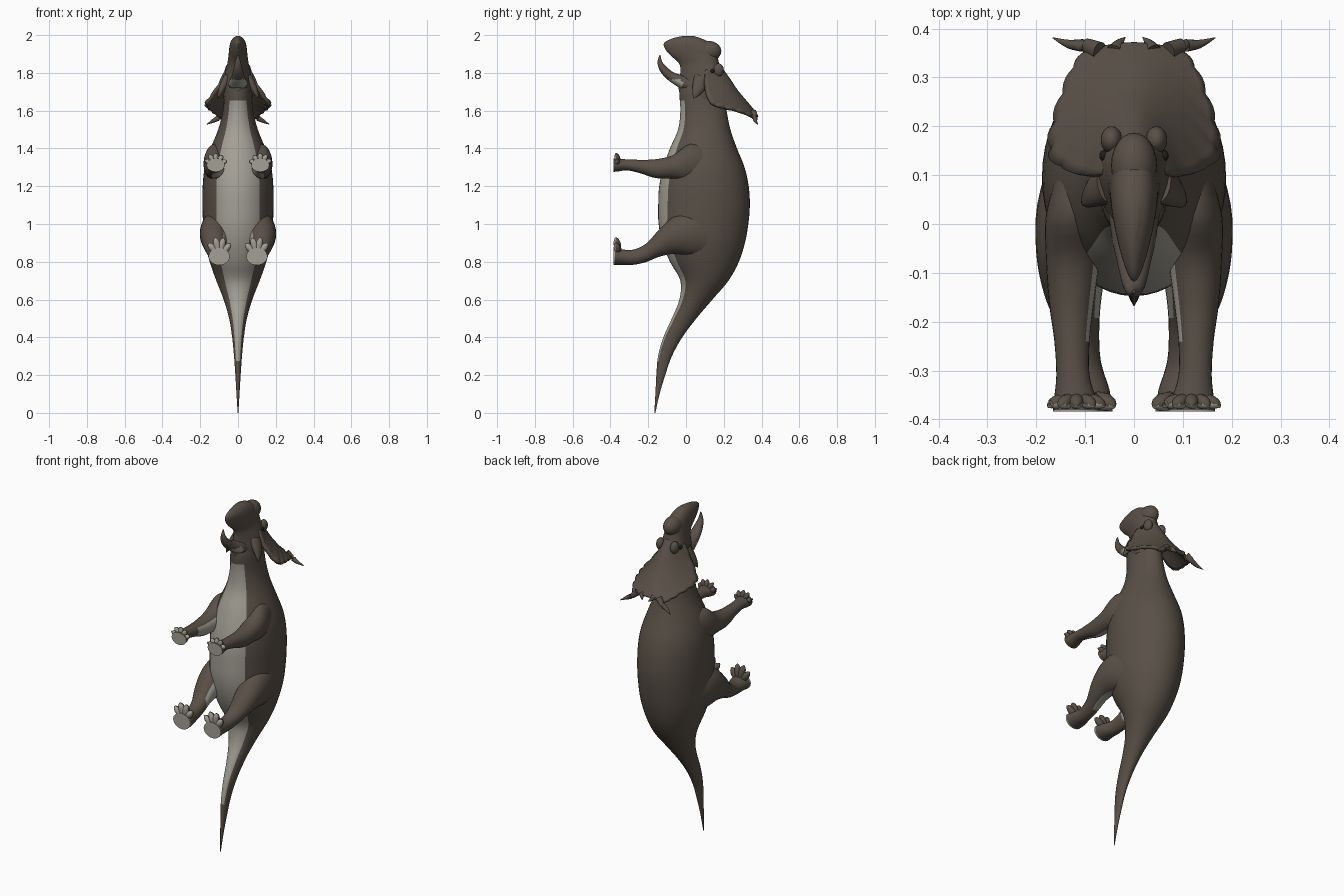
import bpy, bmesh, math
from mathutils import Vector

cube = bpy.data.objects.get("Cube")
if cube:
    bpy.data.objects.remove(cube)


def material(name, rgb):
    m = bpy.data.materials.new(name)
    m.use_nodes = True
    m.diffuse_color = (*rgb, 1)
    m.node_tree.nodes["Principled BSDF"].inputs["Base Color"].default_value = (*rgb, 1)
    return m


SKIN = material("brown skin", (0.10, 0.08, 0.062))
PALE = material("pale belly", (0.37, 0.35, 0.30))
DARK = material("dark eye", (0.015, 0.012, 0.01))


def finish(name, bm, mats, rule=None):
    """Turn a bmesh into a smooth object; rule(center, normal) picks pale faces."""
    bmesh.ops.recalc_face_normals(bm, faces=bm.faces)
    bm.normal_update()
    if rule:
        for f in bm.faces:
            f.material_index = int(rule(f.calc_center_median(), f.normal))
    me = bpy.data.meshes.new(name)
    bm.to_mesh(me)
    bm.free()
    for m in mats:
        me.materials.append(m)
    me.shade_smooth()
    me.set_sharp_from_angle(angle=math.radians(50))
    ob = bpy.data.objects.new(name, me)
    bpy.context.collection.objects.link(ob)
    return ob


def spline(rows, sub):
    """Catmull-Rom interpolation of equal-length tuples."""
    out = []
    for i in range(len(rows) - 1):
        quad = (rows[max(i - 1, 0)], rows[i], rows[i + 1], rows[min(i + 2, len(rows) - 1)])
        for k in range(sub):
            t = k / sub
            out.append([b + t / 2 * (c - a + t * (2 * a - 5 * b + 4 * c - d + t * (3 * (b - c) + d - a)))
                        for a, b, c, d in zip(*quad)])
    return out + [list(rows[-1])]


def loft(name, rows, axis=None, sides=28, sub=4, taper=0, rule=None):
    """Elliptical rings (x, y, z, width, depth) skinned along an axis or along the path."""
    rows = spline(rows, sub)
    bm = bmesh.new()
    rings = []
    for i, (x, y, z, ra, rb) in enumerate(rows):
        here = Vector((x, y, z))
        tan = Vector(axis) if axis else Vector(rows[min(i + 1, len(rows) - 1)][:3]) - Vector(rows[max(i - 1, 0)][:3])
        tan.normalize()
        ref = Vector((1, 0, 0)) if abs(tan.x) < 0.8 else Vector((0, 1, 0))
        u = (ref - tan * ref.dot(tan)).normalized()
        v = tan.cross(u)
        ring = []
        for k in range(sides):
            a = math.tau * k / sides
            ring.append(bm.verts.new(here + u * max(ra, 0.001) * math.cos(a) * (1 + taper * math.sin(a))
                                     + v * max(rb, 0.001) * math.sin(a)))
        rings.append(ring)
    for r, q in zip(rings, rings[1:]):
        for k in range(sides):
            n = (k + 1) % sides
            bm.faces.new((r[k], r[n], q[n], q[k]))
    bm.faces.new(rings[0])
    bm.faces.new(rings[-1])
    return finish(name, bm, (SKIN, PALE), rule)


def ball(name, center, radii, mat):
    bm = bmesh.new()
    bmesh.ops.create_uvsphere(bm, u_segments=24, v_segments=14, radius=1)
    for v in bm.verts:
        v.co = Vector(center) + Vector(a * b for a, b in zip(v.co, radii))
    return finish(name, bm, (mat,))


# Body, neck and tail: height, belly, back, half width
trunk = [(0, -.168, -.162, .002), (.1, -.162, -.14, .008), (.2, -.157, -.11, .014),
         (.3, -.148, -.075, .021), (.4, -.12, -.02, .031), (.5, -.075, .055, .047),
         (.6, -.035, .14, .076), (.7, -.03, .225, .115), (.8, -.085, .28, .15),
         (.9, -.125, .312, .175), (1.0, -.145, .33, .185), (1.1, -.147, .338, .188),
         (1.2, -.142, .332, .187), (1.3, -.12, .31, .176), (1.4, -.085, .27, .145),
         (1.5, -.042, .235, .105), (1.6, -.03, .215, .08), (1.7, -.035, .2, .07),
         (1.76, -.02, .17, .05)]
trunk_wide = spline(trunk, 8)


def belly(c, n):
    z, front, back, w = min(trunk_wide, key=lambda r: abs(r[0] - c.z))
    return .27 < c.z < 1.64 and c.y < (front + back) / 2 and abs(c.x) < .62 * w


loft("body", [(0, (f + b) / 2, z, w, (b - f) / 2) for z, f, b, w in trunk],
     axis=(0, 0, 1), sides=48, rule=belly)

# Skull, with a narrower snout underside
skull = [(1.66, -.02, .17, .07), (1.72, -.04, .2, .078), (1.8, -.03, .19, .064),
         (1.85, -.037, .175, .053), (1.895, -.085, .165, .047), (1.93, -.112, .15, .044),
         (1.96, -.115, .125, .038), (1.983, -.07, .08, .026), (1.995, -.02, .04, .008)]
loft("skull", [(0, (f + b) / 2, z, w, (b - f) / 2) for z, f, b, w in skull],
     axis=(0, 0, 1), taper=.4)
ball("nose_boss", (0, .12, 1.915), (.047, .067, .054), SKIN)

# Lower jaw with upturned beak
loft("lower_jaw", [(0, .04, 1.73, .055, .05), (0, -.03, 1.757, .045, .034),
                   (0, -.08, 1.782, .034, .025), (0, -.118, 1.818, .025, .021),
                   (0, -.138, 1.855, .015, .013), (0, -.138, 1.895, .003, .003)],
     rule=lambda c, n: c.z < 1.765 and c.y < -.02)

# Frill: arched plate between a ridge line and a scalloped edge
# ridge y, ridge z, edge x, edge y, edge z
frill_rows = spline([(.165, 1.85, .06, .10, 1.81), (.222, 1.77, .105, .10, 1.72),
                     (.262, 1.71, .157, .128, 1.645), (.29, 1.675, .162, .18, 1.62),
                     (.32, 1.64, .145, .25, 1.605), (.345, 1.61, .12, .315, 1.585),
                     (.365, 1.585, .095, .35, 1.568)], 6)
bm = bmesh.new()
across = 24
grid = []
for j, (ry, rz, ex, ey, ez) in enumerate(frill_rows):
    row = []
    for i in range(across + 1):
        u = 2 * i / across - 1
        lobe = 1 + .06 * abs(math.sin(j * math.pi / 5)) * u ** 6
        bend = abs(u) ** 1.8
        row.append(bm.verts.new((u * ex * lobe, ry + (ey - ry) * bend, rz + (ez - rz) * bend)))
    grid.append(row)
for r, q in zip(grid, grid[1:]):
    for i in range(across):
        bm.faces.new((r[i], r[i + 1], q[i + 1], q[i]))
frill = finish("frill", bm, (SKIN,))
solid = frill.modifiers.new("thickness", "SOLIDIFY")
solid.thickness = .018
solid.offset = 0

LEFT_RIGHT = (("left", 1), ("right", -1))


def limb_rule(s, reach):
    """Pale soles, and a pale inner and rear patch close to the body."""
    return lambda c, n: c.y < -.379 or (c.y > reach and (n.z < -.45 and n.x * s < .25 or n.x * s < -.75))


front_leg = [(.10, .13, 1.32, .05, .09), (.122, .02, 1.325, .058, .098), (.125, -.07, 1.302, .055, .062),
             (.128, -.16, 1.293, .046, .05), (.127, -.24, 1.304, .036, .036),
             (.125, -.31, 1.313, .034, .029), (.12, -.36, 1.312, .044, .034), (.118, -.384, 1.312, .048, .036)]
hind_leg = [(.09, .16, .94, .075, .12), (.113, .04, .95, .085, .122), (.125, -.06, .942, .075, .1),
            (.125, -.14, .9, .06, .073), (.115, -.21, .848, .044, .049),
            (.107, -.28, .824, .039, .04), (.1, -.34, .825, .05, .041), (.1, -.384, .828, .056, .046)]
# Toe tips: sideways offset and height above the foot centre
front_toes = ((-.058, .022), (-.036, .05), (0, .062), (.034, .054), (.058, .025))
hind_toes = ((-.06, .068), (-.024, .098), (.02, .1), (.056, .07))

for side, s in LEFT_RIGHT:
    for kind, path, toes, reach, r in (("front", front_leg, front_toes, -.24, .014),
                                       ("hind", hind_leg, hind_toes, -.19, .018)):
        loft(f"{side}_{kind}_leg", [(s * x, *rest) for x, *rest in path],
             axis=(0, -1, 0), rule=limb_rule(s, reach))
        cx, cz = path[-1][0], path[-1][2]
        for i, (dx, dz) in enumerate(toes):
            loft(f"{side}_{kind}_toe_{i + 1}",
                 [(s * (cx + dx * k), y, cz + dz * k, r * w, r * w) for k, y, w in
                  ((.3, -.36, 1), (.65, -.364, 1.05), (.88, -.369, .75), (1, -.375, .15))],
                 sides=12, sub=3, rule=lambda c, n: n.y < -.3)

    # Frill horn, small inner prong, cheek spike, brow and eye
    loft(f"{side}_frill_horn", [(s * .07, .352, 1.59, .018, .022), (s * .098, .364, 1.565, .014, .016),
                                (s * .133, .368, 1.545, .009, .01), (s * .166, .381, 1.527, .001, .001)],
         sides=14)
    loft(f"{side}_frill_prong", [(s * .04, .355, 1.595, .016, .014), (s * .03, .37, 1.578, .009, .009),
                                 (s * .018, .382, 1.568, .001, .001)], sides=12)
    loft(f"{side}_cheek_spike", [(s * .05, .085, 1.77, .03, .045), (s * .078, .068, 1.725, .022, .035),
                                 (s * .096, .052, 1.69, .012, .02), (s * .106, .042, 1.665, .002, .002)],
         sides=16)
    ball(f"{side}_brow", (s * .046, .172, 1.815), (.022, .028, .035), SKIN)
    ball(f"{side}_eye", (s * .062, .14, 1.81), (.009, .011, .011), DARK)
